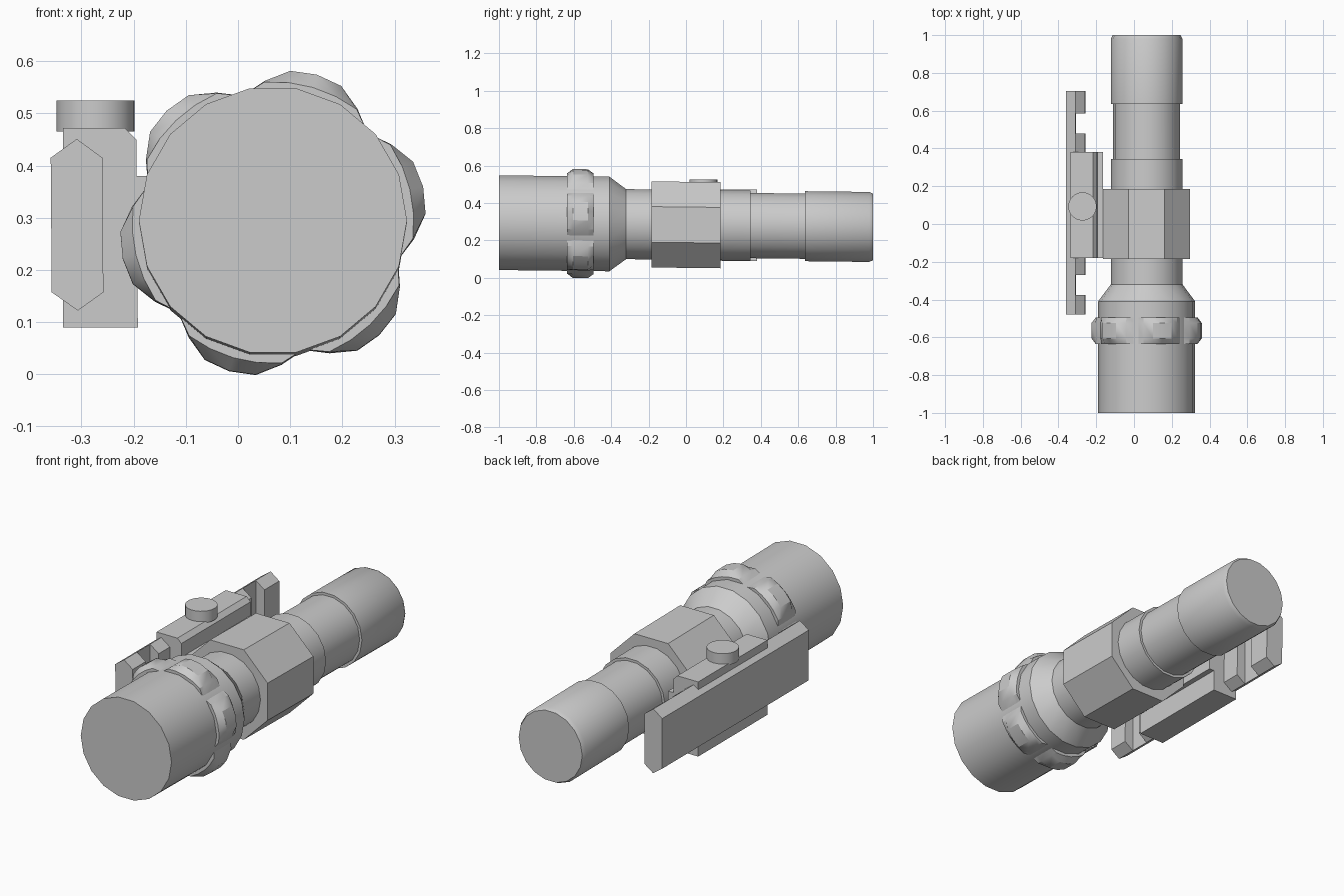
import bpy, bmesh, math

if "Cube" in bpy.data.objects:
    bpy.data.objects.remove(bpy.data.objects["Cube"])

CX = 0.067
grey = bpy.data.materials.new("grey")
grey.diffuse_color = (0.6, 0.6, 0.6, 1)
grey.use_nodes = True
grey.node_tree.nodes["Principled BSDF"].inputs["Base Color"].default_value = grey.diffuse_color


def axis_z(y):
    """Height of the slightly drooping tube axis."""
    return 0.2835 - 0.0115 * y


def loft(name, sections, smooth=None):
    """Skin a closed solid through rings of (x, y, z) points with equal counts."""
    bm = bmesh.new()
    rings = [[bm.verts.new(p) for p in s] for s in sections]
    n = len(rings[0])
    for a, b in zip(rings, rings[1:]):
        for i in range(n):
            j = (i + 1) % n
            bm.faces.new((a[i], a[j], b[j], b[i]))
    bm.faces.new(rings[0])
    bm.faces.new(rings[-1])
    bmesh.ops.recalc_face_normals(bm, faces=bm.faces)
    mesh = bpy.data.meshes.new(name)
    bm.to_mesh(mesh)
    bm.free()
    mesh.materials.append(grey)
    ob = bpy.data.objects.new(name, mesh)
    bpy.context.collection.objects.link(ob)
    if smooth:
        bpy.ops.object.select_all(action='DESELECT')
        ob.select_set(True)
        bpy.context.view_layer.objects.active = ob
        bpy.ops.object.shade_smooth_by_angle(angle=math.radians(smooth))
    return ob


def ring(y, radius, n=18, turn=0.0):
    """Ring around the tube axis; radius is a number or a function of index."""
    pts = []
    for i in range(n):
        a = math.radians(turn) + math.tau * i / n
        r = radius(i) if callable(radius) else radius
        pts.append((CX + r * math.cos(a), y, axis_z(y) + r * math.sin(a)))
    return pts


def prism(name, outline, y0, y1):
    """Extrude an x-z outline along y."""
    return loft(name, [[(x, y, z) for x, z in outline] for y in (y0, y1)])


# Tube: wide head, cone, neck, grip and tail cap
tube = [(-1.0, 0.257), (-0.41, 0.257), (-0.32, 0.19), (0.345, 0.19),
        (0.345, 0.177), (0.635, 0.177), (0.635, 0.19), (0.98, 0.19), (1.0, 0.18)]
loft("light_tube", [ring(y, r) for y, r in tube], 30)

# Scalloped collar with six lobes and chamfered rims
lobe = [0.296, 0.293, 0.272, 0.25, 0.272, 0.293]
peak = lambda i: lobe[i % 6]
rim = lambda i: min(lobe[i % 6], 0.27)
loft("scalloped_collar", [ring(-0.635, rim, 36, 13.5), ring(-0.605, peak, 36, 13.5),
                          ring(-0.525, peak, 36, 13.5), ring(-0.495, rim, 36, 13.5)], 25)

# Octagonal clamp block
oct_r = 0.23 / math.cos(math.pi / 8)
loft("octagon_block", [ring(y, oct_r, 8, 22.5) for y in (-0.185, 0.185)])

# Mount body with bevelled inner edge, and the web joining it to the block
prism("mount_body", [(-0.335, 0.09), (-0.192, 0.09), (-0.195, 0.45),
                     (-0.217, 0.472), (-0.335, 0.472)], -0.18, 0.38)
prism("mount_web", [(-0.21, 0.2), (-0.165, 0.2), (-0.165, 0.38), (-0.21, 0.38)], -0.18, 0.38)

# Rail: a continuous outer half, with teeth on the inner half
prism("rail_spine", [(-0.309, 0.451), (-0.359, 0.415), (-0.357, 0.157), (-0.307, 0.122)],
      -0.48, 0.705)
for y0, y1 in ((-0.48, -0.375), (-0.27, 0.48), (0.585, 0.705)):
    prism("rail_tooth", [(-0.309, 0.451), (-0.307, 0.122), (-0.258, 0.157), (-0.26, 0.415)], y0, y1)

# Clamp screw knob
knob = [[(-0.273 + 0.075 * math.cos(math.tau * i / 24),
          0.093 + 0.075 * math.sin(math.tau * i / 24), z) for i in range(24)]
        for z in (0.465, 0.525)]
loft("clamp_knob", knob, 30)
